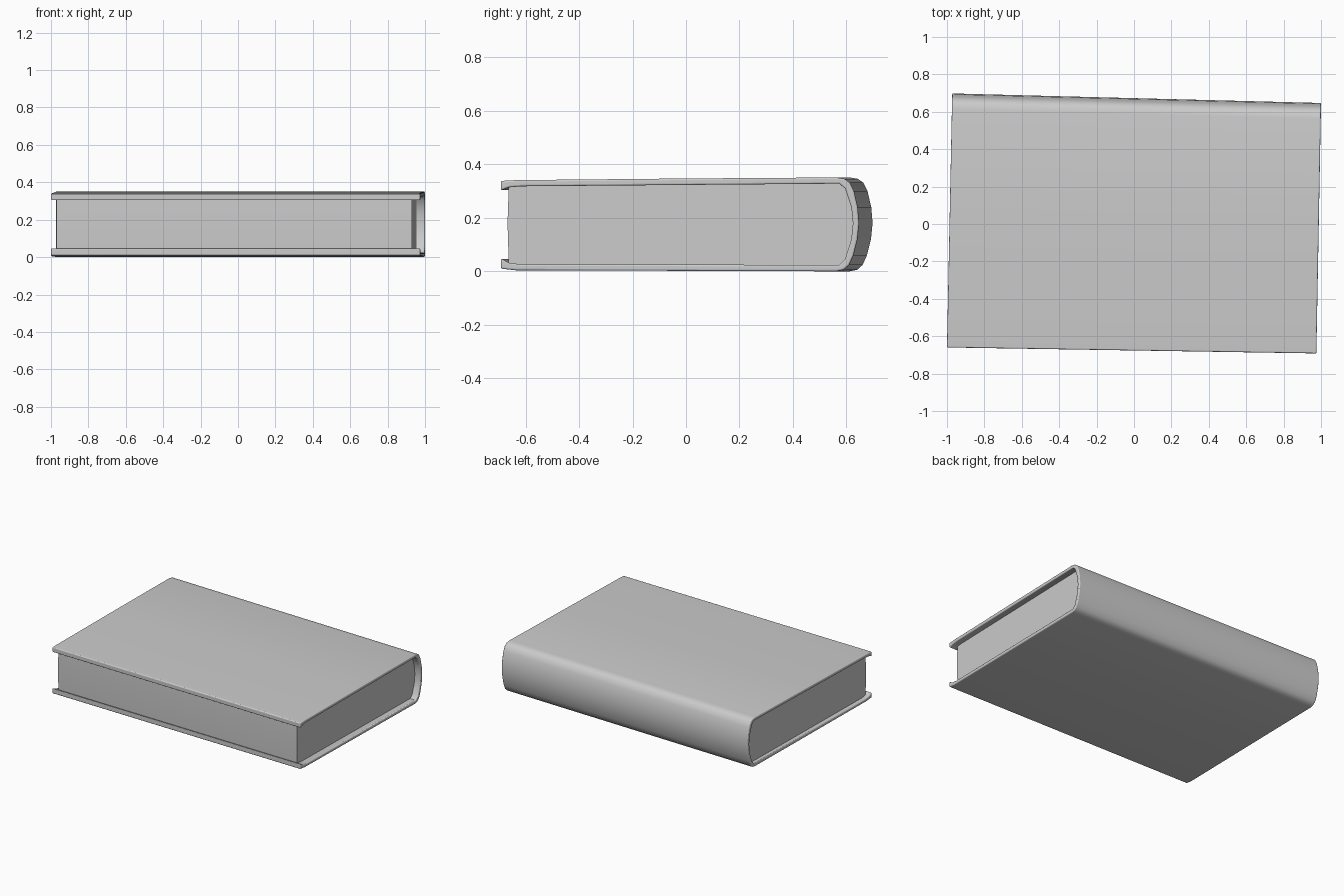
import bpy, bmesh
from mathutils import Vector

if "Cube" in bpy.data.objects:
    bpy.data.objects.remove(bpy.data.objects["Cube"])

HX, HY = 0.985, 0.675
# Slightly skewed footprint: front left, front right, back right, back left
FL, FR, BR, BL = (Vector(c) for c in ((-1, -0.66), (0.975, -0.692), (1.0, 0.647), (-0.972, 0.698)))


def place(x, y, z):
    """Map a point of the straight book onto the skewed footprint."""
    u, v = (x / HX + 1) / 2, (y / HY + 1) / 2
    p = FL.lerp(FR, u).lerp(BL.lerp(BR, u), v)
    return (p.x, p.y, z)


def extrude_profile(name, profile, x0, x1, bevel):
    bm = bmesh.new()
    left = [bm.verts.new(place(x0, y, z)) for y, z in profile]
    right = [bm.verts.new(place(x1, y, z)) for y, z in profile]
    n = len(profile)
    bm.faces.new(left)
    bm.faces.new(right[::-1])
    for i in range(n):
        j = (i + 1) % n
        bm.faces.new((left[j], left[i], right[i], right[j]))
    bmesh.ops.recalc_face_normals(bm, faces=bm.faces)
    mesh = bpy.data.meshes.new(name)
    bm.to_mesh(mesh)
    bm.free()
    ob = bpy.data.objects.new(name, mesh)
    bpy.context.collection.objects.link(ob)
    if bevel:
        mod = ob.modifiers.new("soft_edges", "BEVEL")
        mod.width, mod.segments = bevel, 3
        mod.limit_method, mod.angle_limit = "ANGLE", 0.8
    bpy.ops.object.select_all(action="DESELECT")
    ob.select_set(True)
    bpy.context.view_layer.objects.active = ob
    bpy.ops.object.shade_smooth_by_angle(angle=0.7)
    return ob


# Cover: bottom board, rounded spine, top board, with lips at the fore edge
outer = [(-0.675, 0.01), (-0.62, 0.004), (0.0, 0.002), (0.59, 0.0), (0.618, 0.006),
         (0.638, 0.024), (0.654, 0.06), (0.669, 0.12), (0.675, 0.18), (0.670, 0.24),
         (0.656, 0.30), (0.640, 0.332), (0.62, 0.346), (0.59, 0.351), (0.0, 0.347),
         (-0.62, 0.341), (-0.675, 0.338)]
inner = [(-0.675, 0.303), (-0.645, 0.314), (-0.60, 0.318), (0.60, 0.328), (0.622, 0.31),
         (0.646, 0.24), (0.652, 0.18), (0.646, 0.12), (0.622, 0.045), (0.60, 0.024),
         (-0.60, 0.026), (-0.645, 0.032), (-0.675, 0.048)]
extrude_profile("cover", outer + inner, -HX, HX, 0.006)

# Page block, set back inside the cover on three sides
pages = [(-0.646, 0.015), (0.60, 0.012), (0.63, 0.045), (0.655, 0.12), (0.66, 0.18),
         (0.655, 0.24), (0.63, 0.31), (0.60, 0.338), (-0.646, 0.33), (-0.651, 0.18)]
extrude_profile("pages", pages, -0.957, 0.94, 0)
